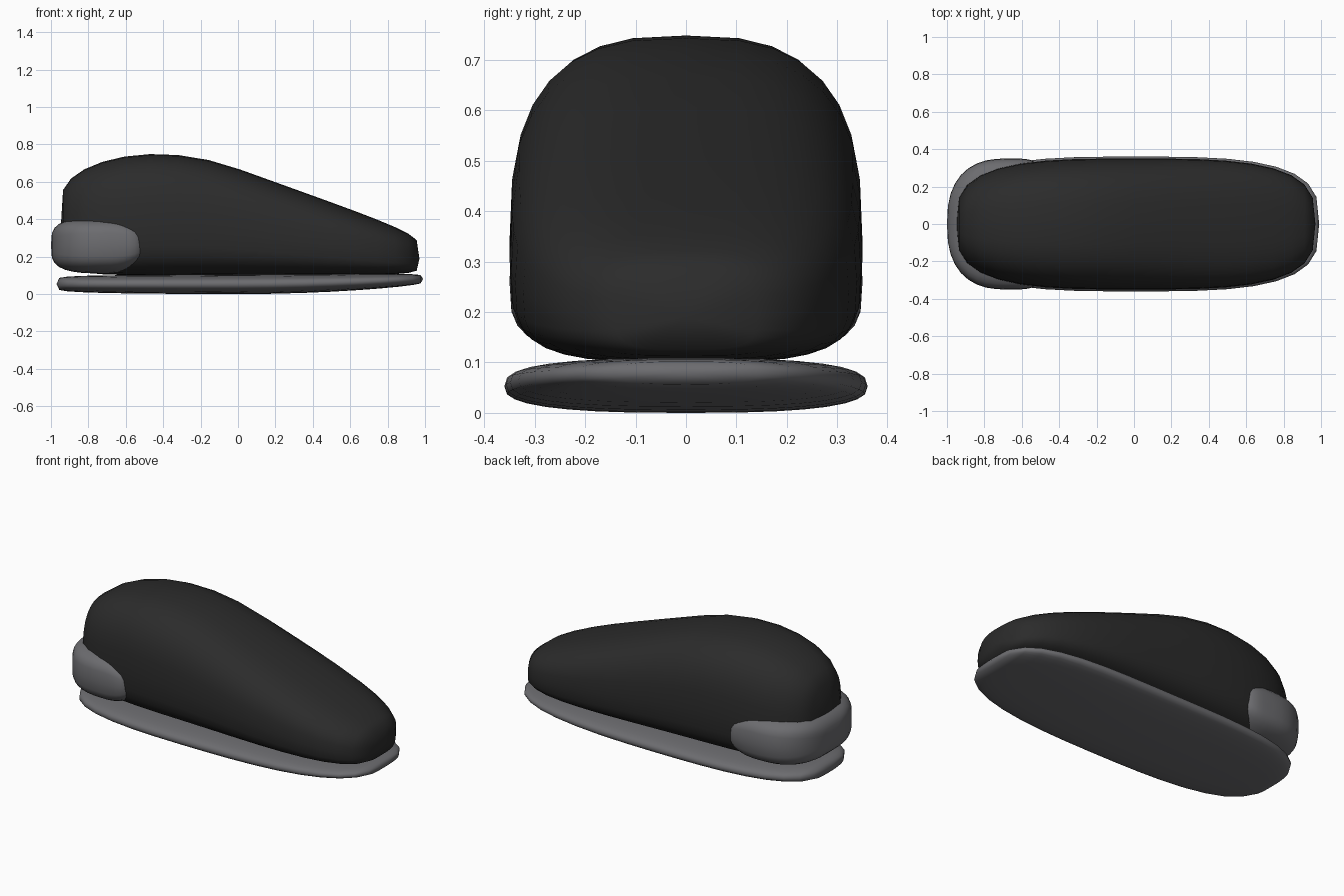
import bpy, bmesh, math

cube = bpy.data.objects.get("Cube")
if cube:
    bpy.data.objects.remove(cube)

SEGMENTS = 32
STATIONS = 18


def material(name, colour):
    mat = bpy.data.materials.new(name)
    mat.use_nodes = True
    mat.diffuse_color = colour
    mat.node_tree.nodes["Principled BSDF"].inputs["Base Color"].default_value = colour
    return mat


def power(value, exponent):
    return math.copysign(abs(value) ** (2 / exponent), value)


def taper(t, exponent):
    """Superellipse falling from one at the middle to zero at the tip."""
    return (1 - abs(t) ** exponent) ** (1 / exponent)


def hull(name, mat, back, centre, front, half_width, crest, base, widest,
         plan_back, plan_front, side_back, side_front, upper, lower):
    """Rounded hull along x between two tips, with superellipse sections."""
    bm = bmesh.new()
    rings = []
    tips = []
    for k in range(STATIONS + 1):
        t = math.sin(math.pi * (k / STATIONS - 0.5))
        length, plan, side = ((centre - back, plan_back, side_back) if t < 0
                              else (front - centre, plan_front, side_front))
        x = centre + t * length
        middle = base(x) + widest * (crest(x) - base(x))
        if k in (0, STATIONS):
            tips.append(bm.verts.new((x, 0, middle)))
            continue
        width = half_width * taper(t, plan)
        rise = (crest(x) - middle) * taper(t, side)
        drop = (middle - base(x)) * taper(t, side)
        ring = []
        for i in range(SEGMENTS):
            angle = math.tau * i / SEGMENTS
            s, c = math.sin(angle), math.cos(angle)
            reach, exponent = (rise, upper) if s > 0 else (drop, lower)
            ring.append(bm.verts.new((x, width * power(c, exponent),
                                      middle + reach * power(s, exponent))))
        rings.append(ring)
    # Skin between neighbouring sections, then a fan at each tip
    for i in range(SEGMENTS):
        j = (i + 1) % SEGMENTS
        for a, b in zip(rings, rings[1:]):
            bm.faces.new((a[i], a[j], b[j], b[i]))
        for tip, ring in zip(tips, (rings[0], rings[-1])):
            bm.faces.new((tip, ring[i], ring[j]))
    bmesh.ops.recalc_face_normals(bm, faces=bm.faces)
    mesh = bpy.data.meshes.new(name)
    bm.to_mesh(mesh)
    bm.free()
    mesh.materials.append(mat)
    mesh.shade_smooth()
    bpy.context.collection.objects.link(bpy.data.objects.new(name, mesh))


def shell_crest(x):
    """Straight slope to the toe, rounding over towards the heel."""
    return 0.67 - 0.36 * x - 0.41 * min(x, 0) ** 2


def sole_base(x):
    """Underside lifting gently at the heel and more at the toe."""
    return (0.05 if x > 0 else 0.01) * x ** 2


black = material("soft black", (0.024, 0.024, 0.024, 1))
grey = material("rubber grey", (0.15, 0.15, 0.16, 1))

# Main shell: tall at the heel, sloping down to the toe
hull("upper_shell", black, back=-0.95, centre=0.01, front=0.97, half_width=0.35,
     crest=shell_crest, base=lambda x: 0.1, widest=0.4,
     plan_back=3.3, plan_front=3.3, side_back=7, side_front=7, upper=2.8, lower=3.5)

# Heel cup wrapped around the back of the shell
hull("heel_cup", grey, back=-1, centre=-0.68, front=-0.48, half_width=0.35,
     crest=lambda x: 0.41, base=lambda x: 0.11, widest=0.5,
     plan_back=2.5, plan_front=5, side_back=3.5, side_front=2, upper=4, lower=3.5)

# Thin sole with a raised toe
hull("sole", grey, back=-0.97, centre=0.01, front=0.99, half_width=0.36,
     crest=lambda x: 0.105 + 0.006 * x, base=sole_base, widest=0.5,
     plan_back=3.3, plan_front=3.3, side_back=7, side_front=7, upper=2.8, lower=2.7)
